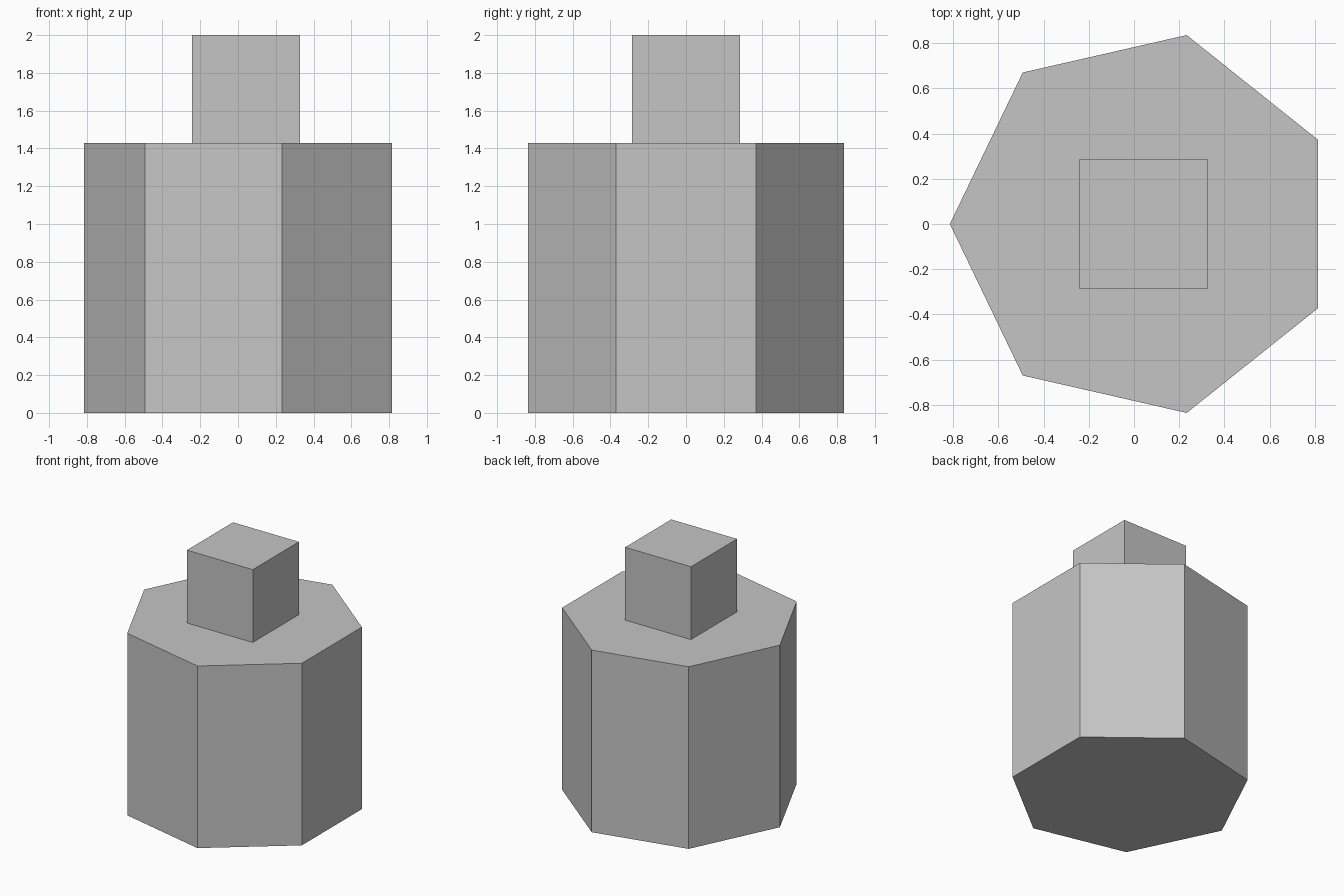
import bpy
import math

default_cube = bpy.data.objects.get("Cube")
if default_cube:
    bpy.data.objects.remove(default_cube, do_unlink=True)

UNIT = 2 / 7              # half the width of the top block
RADIUS = 3 * UNIT
BODY_HEIGHT = 5 * UNIT
# Shift that centres the seven-sided outline between its corner and flat side
AXIS_X = RADIUS * (1 - math.cos(math.pi / 7)) / 2

grey = bpy.data.materials.new("light_grey")
grey.use_nodes = True
colour = (0.56, 0.56, 0.56, 1)
grey.diffuse_color = colour
grey.node_tree.nodes["Principled BSDF"].inputs["Base Color"].default_value = colour


def finish(name):
    part = bpy.context.object
    part.name = name
    part.data.materials.append(grey)
    return part


# Seven-sided body, one corner pointing to -x
bpy.ops.mesh.primitive_cylinder_add(
    vertices=7, radius=RADIUS, depth=BODY_HEIGHT,
    location=(AXIS_X, 0, BODY_HEIGHT / 2), rotation=(0, 0, math.pi / 2))
finish("body")

# Square block standing on the body
bpy.ops.mesh.primitive_cube_add(
    size=2 * UNIT, location=(AXIS_X, 0, BODY_HEIGHT + UNIT))
finish("top_block")
